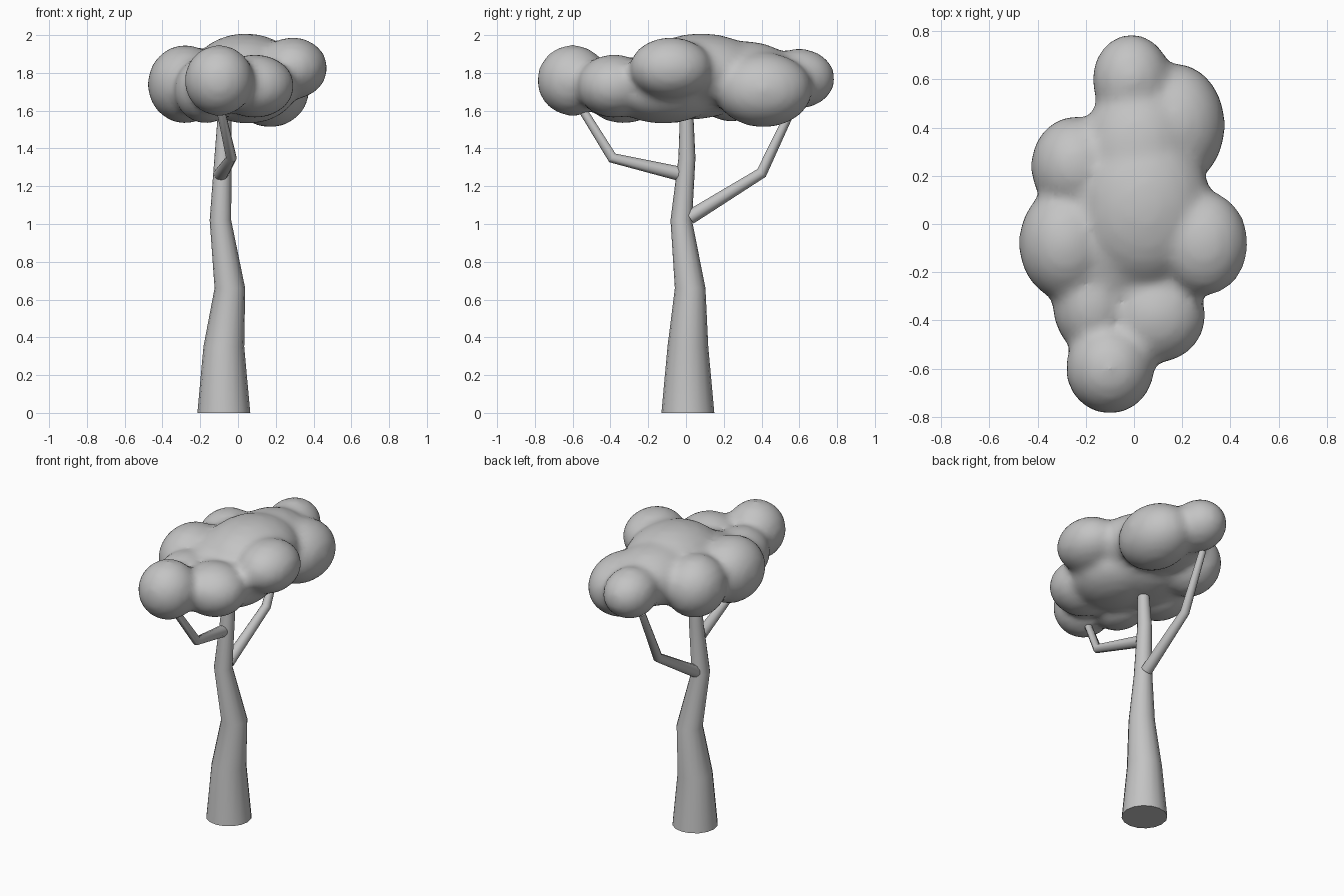
import bpy, bmesh, math
from mathutils import Vector, Matrix

if "Cube" in bpy.data.objects:
    bpy.data.objects.remove(bpy.data.objects["Cube"])

grey = bpy.data.materials.new("plain grey")
grey.diffuse_color = (0.55, 0.55, 0.55, 1)
grey.use_nodes = True
grey.node_tree.nodes["Principled BSDF"].inputs["Base Color"].default_value = grey.diffuse_color


def finish(name, bm):
    bmesh.ops.recalc_face_normals(bm, faces=bm.faces)
    me = bpy.data.meshes.new(name)
    bm.to_mesh(me)
    bm.free()
    me.materials.append(grey)
    ob = bpy.data.objects.new(name, me)
    bpy.context.collection.objects.link(ob)
    bpy.ops.object.select_all(action='DESELECT')
    bpy.context.view_layer.objects.active = ob
    ob.select_set(True)
    return ob


def limb(name, rings, sides, flat=False):
    """Tapered tube through (x, y, z, radius) rings; flat keeps rings level."""
    bm = bmesh.new()
    pts = [Vector(r[:3]) for r in rings]
    loops = []
    for i, p in enumerate(pts):
        a = (p - pts[i - 1]).normalized() if i else Vector()
        b = (pts[i + 1] - p).normalized() if i < len(pts) - 1 else Vector()
        d = Vector((0, 0, 1)) if flat else (a + b).normalized()
        u = d.cross(Vector((0, 1, 0)) if flat else Vector((1, 0, 0))).normalized()
        v = d.cross(u)
        loops.append([bm.verts.new(p + rings[i][3] * (u * math.cos(t) + v * math.sin(t)))
                      for t in (2 * math.pi * k / sides for k in range(sides))])
    for lo, hi in zip(loops, loops[1:]):
        for k in range(sides):
            n = (k + 1) % sides
            bm.faces.new((lo[k], lo[n], hi[n], hi[k]))
    bm.faces.new(loops[0])
    bm.faces.new(loops[-1])
    finish(name, bm)
    bpy.ops.object.shade_smooth_by_angle(angle=math.radians(40))


# Trunk and its two bent branches
limb("trunk", [(-0.075, 0.01, 0, 0.14), (-0.075, 0.01, 0.35, 0.108),
               (-0.043, 0.022, 0.66, 0.081), (-0.093, -0.025, 1.02, 0.057),
               (-0.08, 0.005, 1.35, 0.045), (-0.07, 0.003, 1.62, 0.034)], 16, True)
limb("front_branch", [(-0.09, -0.03, 1.265, 0.038), (-0.035, -0.39, 1.35, 0.028),
                      (-0.1, -0.57, 1.64, 0.022)], 10)
limb("back_branch", [(-0.085, 0.02, 1.035, 0.038), (-0.07, 0.4, 1.27, 0.03),
                     (-0.07, 0.57, 1.63, 0.022)], 10)

# Canopy: overlapping puffs (centre, radii) fused into one soft mass
puffs = [
    ((-0.10, -0.60, 1.76), (0.185, 0.19, 0.19)),
    ((0.09, -0.38, 1.73), (0.21, 0.20, 0.17)),
    ((-0.17, -0.33, 1.71), (0.17, 0.22, 0.18)),
    ((-0.28, -0.08, 1.74), (0.20, 0.24, 0.21)),
    ((-0.24, 0.24, 1.74), (0.19, 0.21, 0.20)),
    ((0.29, -0.08, 1.825), (0.185, 0.22, 0.165)),
    ((0.17, 0.41, 1.71), (0.21, 0.26, 0.20)),
    ((-0.01, 0.60, 1.77), (0.165, 0.19, 0.16)),
    ((0.04, 0.08, 1.81), (0.28, 0.34, 0.20)),
    ((0.02, 0.30, 1.78), (0.24, 0.30, 0.19)),
    ((0.05, -0.12, 1.71), (0.26, 0.30, 0.18)),
    ((-0.10, 0.00, 1.74), (0.28, 0.38, 0.19)),
]
bm = bmesh.new()
for centre, radii in puffs:
    m = Matrix.Translation(centre) @ Matrix.Diagonal((*radii, 1))
    bmesh.ops.create_icosphere(bm, subdivisions=3, radius=1, matrix=m)
canopy = finish("canopy", bm)
remesh = canopy.modifiers.new("fuse", 'REMESH')
remesh.mode = 'VOXEL'
remesh.voxel_size = 0.025
remesh.use_smooth_shade = True
soften = canopy.modifiers.new("soften", 'SMOOTH')
soften.factor = 0.5
soften.iterations = 8
bpy.ops.object.shade_smooth()
